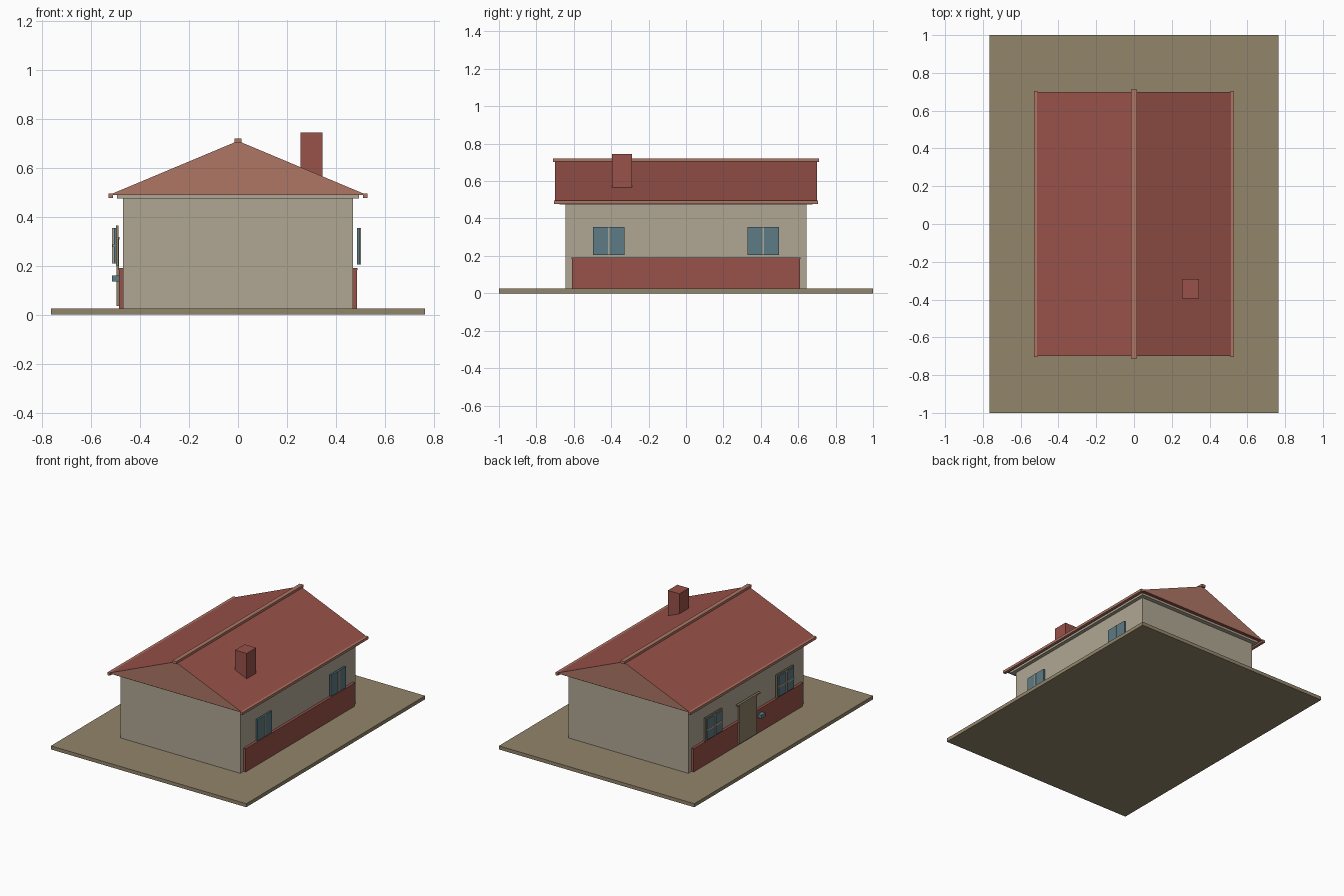
import bpy, bmesh

if "Cube" in bpy.data.objects:
    bpy.data.objects.remove(bpy.data.objects["Cube"])


def mat(name, r, g, b):
    def lin(c):
        c /= 255
        return c / 12.92 if c <= 0.04045 else ((c + 0.055) / 1.055) ** 2.4
    m = bpy.data.materials.new(name)
    m.diffuse_color = (lin(r), lin(g), lin(b), 1)
    m.use_nodes = True
    m.node_tree.nodes["Principled BSDF"].inputs["Base Color"].default_value = m.diffuse_color
    return m


PLASTER = mat("plaster", 176, 167, 148)
RED = mat("brick_red", 152, 82, 74)
TERRA = mat("terracotta", 174, 118, 100)
EARTH = mat("earth", 146, 133, 106)
GLASS = mat("window_blue", 93, 123, 132)
WOOD = mat("door_wood", 142, 130, 104)


def finish(name, bm, mats):
    bmesh.ops.recalc_face_normals(bm, faces=bm.faces)
    me = bpy.data.meshes.new(name)
    bm.to_mesh(me)
    bm.free()
    for m in mats:
        me.materials.append(m)
    ob = bpy.data.objects.new(name, me)
    bpy.context.collection.objects.link(ob)
    return ob


def box(name, x, y, z, m):
    """Box from (min, max) ranges."""
    bm = bmesh.new()
    bmesh.ops.create_cube(bm, size=1)
    for v in bm.verts:
        v.co = [r[0] if c < 0 else r[1] for c, r in zip(v.co, (x, y, z))]
    return finish(name, bm, [m])


# Plot, walls and soffit
box("ground_plate", (-0.765, 0.765), (-1, 1), (0, 0.025), EARTH)
box("walls", (-0.47, 0.47), (-0.645, 0.645), (0.025, 0.478), PLASTER)
box("soffit", (-0.495, 0.495), (-0.675, 0.675), (0.475, 0.491), PLASTER)

# Gabled roof: red slopes, terracotta gable ends
bm = bmesh.new()
ends = [[bm.verts.new((x, y, z)) for x, z in ((-0.525, 0.49), (0.525, 0.49), (0, 0.71))]
        for y in (-0.7, 0.7)]
for tri in ends:
    bm.faces.new(tri)
for i in range(3):
    j = (i + 1) % 3
    bm.faces.new((ends[0][i], ends[0][j], ends[1][j], ends[1][i]))
bm.normal_update()
for f in bm.faces:
    f.material_index = 1 if abs(f.normal.y) > 0.5 else 0
finish("roof", bm, [RED, TERRA])

box("ridge_cap", (-0.015, 0.015), (-0.712, 0.712), (0.702, 0.72), TERRA)
box("chimney", (0.255, 0.345), (-0.395, -0.29), (0.56, 0.745), RED)

# Gutters and brick plinths on both long sides
for s, side in ((-1, "left"), (1, "right")):
    def span(a, b):
        return tuple(sorted((s * a, s * b)))
    box(side + "_gutter", span(0.51, 0.53), (-0.705, 0.705), (0.477, 0.495), TERRA)
    box(side + "_plinth", span(0.465, 0.486), (-0.61, 0.61), (0.025, 0.183), RED)
    box(side + "_plinth_cap", span(0.465, 0.488), (-0.612, 0.612), (0.183, 0.191), RED)

# Windows, one pair on each long side
for s, end in ((-1, "front"), (1, "back")):
    c = 0.413 * s
    box("right_window_" + end, (0.487, 0.499), (c - 0.083, c + 0.083), (0.205, 0.355), GLASS)
    box("right_mullion_" + end, (0.497, 0.503), (c - 0.005, c + 0.005), (0.205, 0.355), PLASTER)

    c = 0.40 * s
    box("left_window_frame_" + end, (-0.499, -0.489), (c - 0.095, c + 0.095), (0.2, 0.365), WOOD)
    box("left_window_" + end, (-0.507, -0.499), (c - 0.083, c + 0.083), (0.21, 0.355), GLASS)
    box("left_mullion_" + end, (-0.514, -0.506), (c - 0.006, c + 0.006), (0.21, 0.355), PLASTER)
    box("left_glazing_bar_" + end, (-0.512, -0.506), (c - 0.083, c + 0.083), (0.277, 0.287), PLASTER)

# Door with lintel and a small box beside it
box("door", (-0.497, -0.486), (-0.085, 0.11), (0.035, 0.308), WOOD)
box("door_lintel", (-0.5, -0.484), (-0.12, 0.13), (0.308, 0.317), WOOD)
box("letter_box", (-0.515, -0.485), (-0.155, -0.11), (0.135, 0.16), GLASS)
